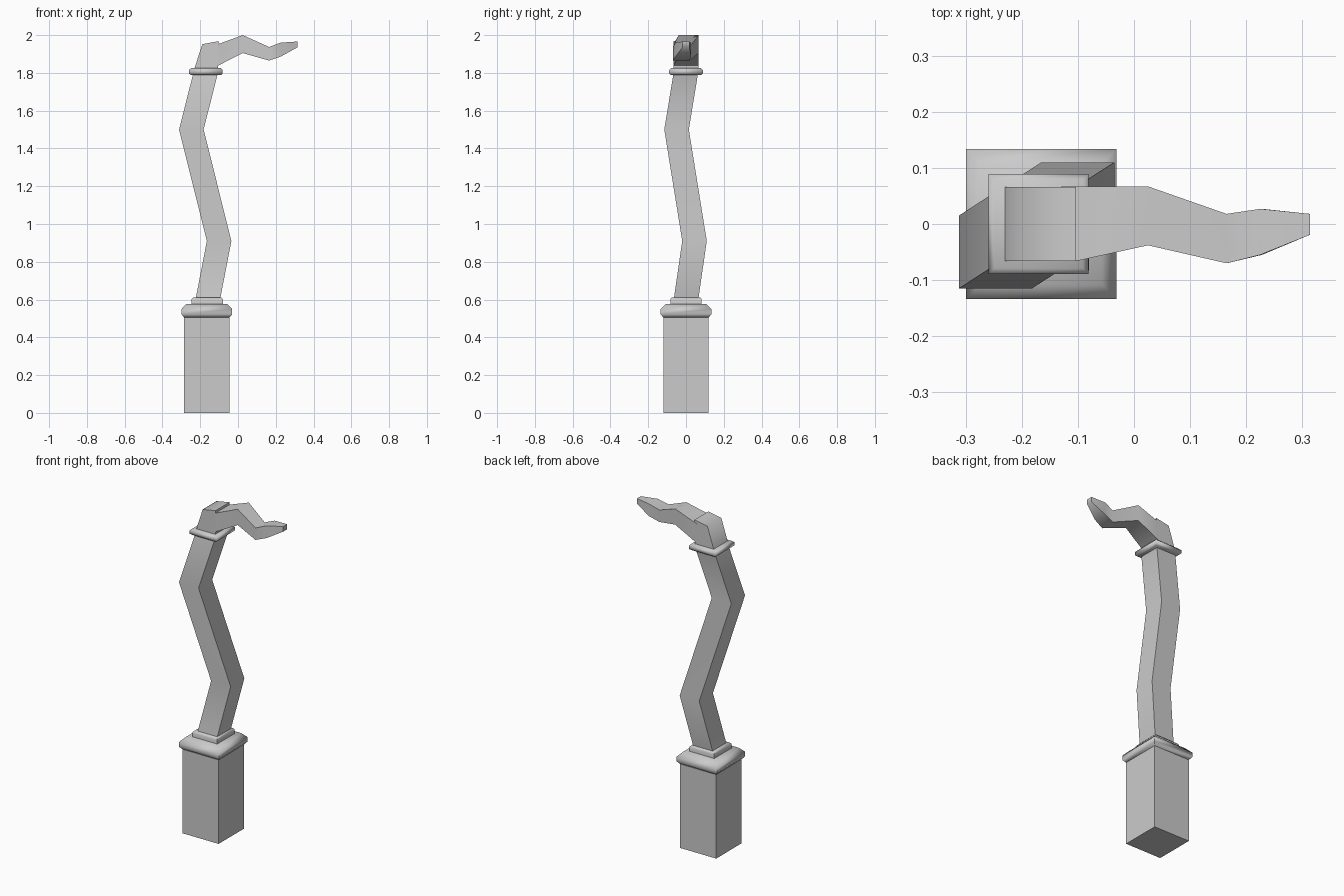
import bpy, bmesh, math

if "Cube" in bpy.data.objects:
    bpy.data.objects.remove(bpy.data.objects["Cube"])


def loft(name, sections, smooth=True):
    """Skin a capped tube through matching rings of corner points."""
    bm = bmesh.new()
    rings = [[bm.verts.new(p) for p in ring] for ring in sections]
    for a, b in zip(rings, rings[1:]):
        n = len(a)
        for i in range(n):
            j = (i + 1) % n
            bm.faces.new((a[i], a[j], b[j], b[i]))
    bm.faces.new(rings[0])
    bm.faces.new(rings[-1])
    bmesh.ops.recalc_face_normals(bm, faces=bm.faces)
    mesh = bpy.data.meshes.new(name)
    bm.to_mesh(mesh)
    bm.free()
    ob = bpy.data.objects.new(name, mesh)
    bpy.context.collection.objects.link(ob)
    if smooth:
        bpy.ops.object.select_all(action='DESELECT')
        ob.select_set(True)
        bpy.context.view_layer.objects.active = ob
        bpy.ops.object.shade_smooth_by_angle(angle=math.radians(62))
    return ob


def square(x, y, z, h):
    """Horizontal square ring with half-width h."""
    return [(x + sx * h, y + sy * h, z)
            for sx, sy in ((-1, -1), (1, -1), (1, 1), (-1, 1))]


def slab(name, x, profile):
    """Square moulding from (half-width, height) pairs."""
    return loft(name, [square(x, 0, z, h) for h, z in profile])


def upright(x_top, z_top, x_bot, z_bot, y0, y1):
    """Rectangular ring across the finger, top and bottom edges given."""
    return [(x_bot, y0, z_bot), (x_bot, y1, z_bot),
            (x_top, y1, z_top), (x_top, y0, z_top)]


# Square pedestal
loft("pedestal", [square(-0.165, 0, 0, 0.12), square(-0.165, 0, 0.51, 0.12)], False)

# Mouldings at pedestal top, stem foot and stem top
slab("pedestal_cap", -0.165, [(0.12, 0.505), (0.134, 0.522), (0.134, 0.55), (0.108, 0.577)])
slab("lower_collar", -0.163, [(0.083, 0.575), (0.083, 0.602), (0.076, 0.61)])
slab("upper_collar", -0.17, [(0.079, 1.788), (0.089, 1.796), (0.089, 1.816), (0.079, 1.825)])

# Crooked square stem
loft("stem", [square(x, y, z, 0.065) for x, y, z in (
    (-0.16, 0, 0.60), (-0.10, 0.045, 0.91), (-0.247, -0.05, 1.50), (-0.17, 0, 1.805))])

# Knuckle block above the upper collar
loft("knuckle", [upright(-0.235, 1.81, -0.105, 1.81, -0.066, 0.066),
                 upright(-0.189, 1.952, -0.103, 1.968, -0.066, 0.066)])

# Wavy tapering tip reaching sideways
loft("tip", [upright(-0.13, 1.945, -0.13, 1.828, -0.065, 0.067),
             upright(-0.098, 1.955, -0.108, 1.837, -0.065, 0.067),
             upright(0.025, 2.0, 0.025, 1.905, -0.038, 0.067),
             upright(0.165, 1.937, 0.165, 1.865, -0.07, 0.018),
             upright(0.225, 1.96, 0.228, 1.887, -0.055, 0.027),
             upright(0.314, 1.966, 0.314, 1.935, -0.019, 0.018)])
